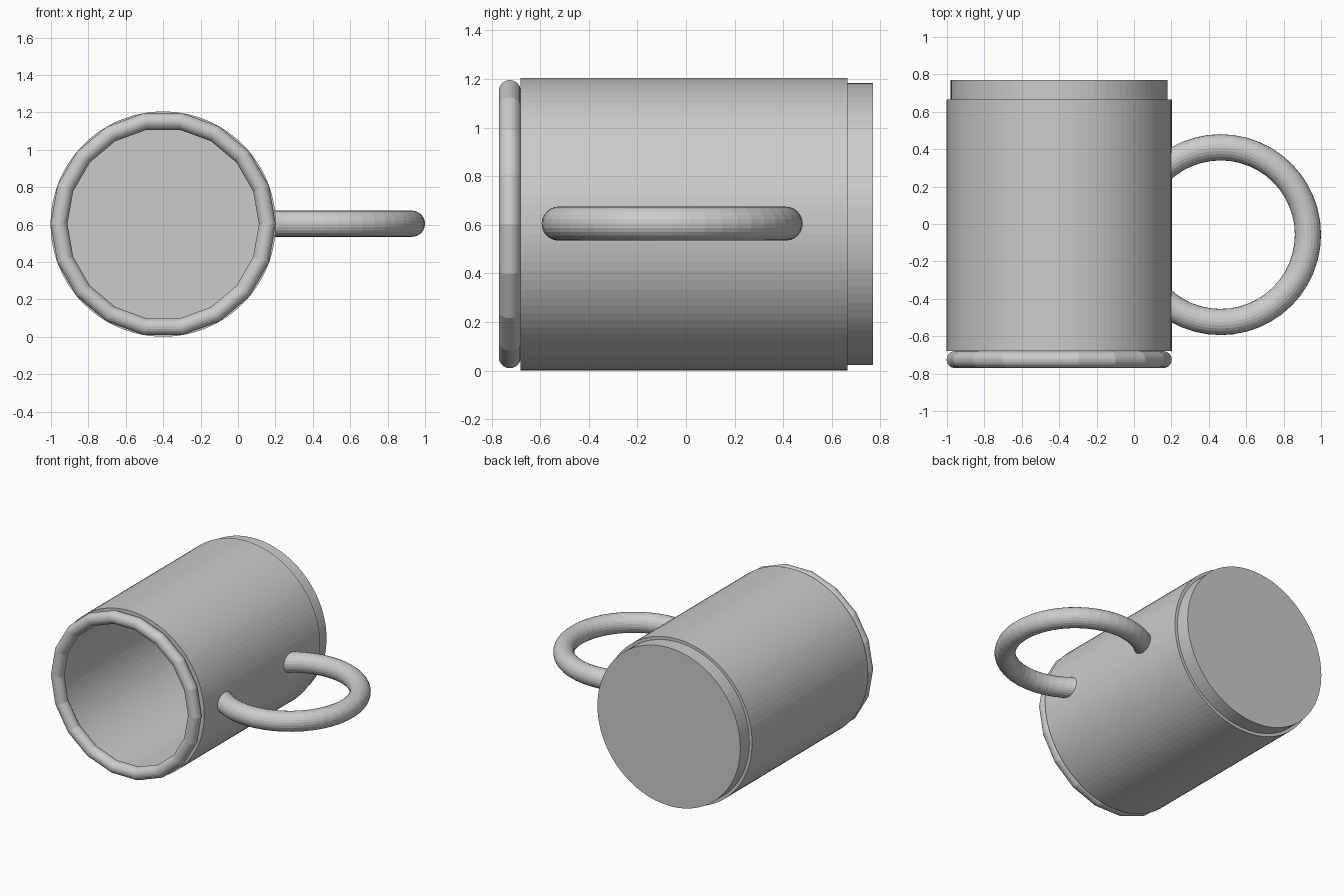
import bpy, bmesh
from math import pi, radians
from mathutils import Vector

if "Cube" in bpy.data.objects:
    bpy.data.objects.remove(bpy.data.objects["Cube"])

CX, CZ = -0.4, 0.603      # mug axis runs along y through this point
R = 0.602


def lathe(name, profile, steps):
    """Spin (radius, y) points around the mug axis."""
    bm = bmesh.new()
    verts = [bm.verts.new((r, y, 0)) for r, y in profile]
    edges = [bm.edges.new(p) for p in zip(verts, verts[1:])]
    bmesh.ops.spin(bm, geom=verts + edges, cent=(0, 0, 0), axis=(0, 1, 0),
                   angle=2 * pi, steps=steps, use_duplicate=False)
    bmesh.ops.remove_doubles(bm, verts=bm.verts, dist=1e-5)
    bmesh.ops.recalc_face_normals(bm, faces=bm.faces)
    bmesh.ops.translate(bm, verts=bm.verts, vec=Vector((CX, 0, CZ)))
    mesh = bpy.data.meshes.new(name)
    bm.to_mesh(mesh)
    bm.free()
    obj = bpy.data.objects.new(name, mesh)
    bpy.context.collection.objects.link(obj)
    return obj


def torus(name, loc, rot, major, minor, seg, minor_seg):
    bpy.ops.mesh.primitive_torus_add(location=loc, rotation=rot,
                                     major_radius=major, minor_radius=minor,
                                     major_segments=seg, minor_segments=minor_seg)
    obj = bpy.context.object
    obj.name = name
    return obj


# Hollow body with a stepped base
lathe("mug_body", [(0, 0.66), (0.54, 0.66), (0.54, -0.68), (R, -0.68),
                   (R, 0.665), (0.58, 0.665), (0.58, 0.77), (0, 0.77)], 96)

# Coarse 18-sided rounded lip
torus("rim", (CX, -0.725, CZ), (radians(90), 0, 0), 0.557, 0.045, 18, 24)

# Ring handle, trimmed so it ends inside the wall
handle = torus("handle", (0.463, -0.057, CZ + 0.002), (0, 0, 0), 0.467, 0.07, 48, 24)
cutter = lathe("handle_cutter", [(0, -1), (0.575, -1), (0.575, 1), (0, 1)], 96)
cutter.hide_render = True
cut = handle.modifiers.new("trim", 'BOOLEAN')
cut.operation = 'DIFFERENCE'
cut.solver = 'EXACT'
cut.object = cutter
bpy.context.view_layer.objects.active = handle
bpy.ops.object.modifier_apply(modifier=cut.name)
bpy.data.objects.remove(cutter)
